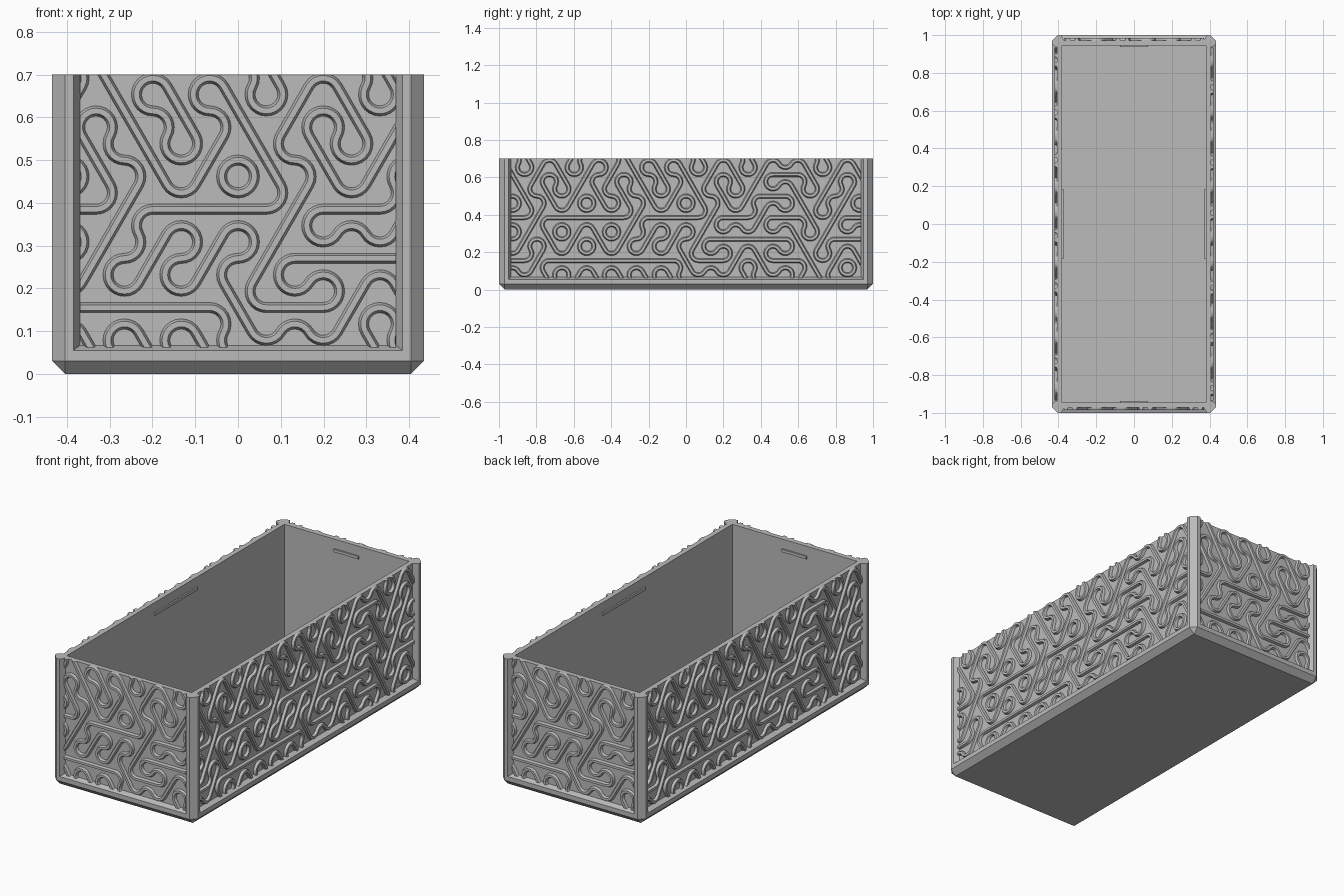
import bpy, bmesh, math
from mathutils import Matrix, Vector

cube = bpy.data.objects.get("Cube")
if cube:
    bpy.data.objects.remove(cube, do_unlink=True)

HX, HY, TOP = 0.435, 1.0, 0.70      # half width, half length, height
RECESS = 0.028                      # depth of the side panels
POST = 0.065                        # width of the corner posts

grey = bpy.data.materials.new("grey plastic")
grey.use_nodes = True
grey.diffuse_color = (0.5, 0.5, 0.5, 1)
bsdf = grey.node_tree.nodes["Principled BSDF"]
bsdf.inputs["Base Color"].default_value = (0.5, 0.5, 0.5, 1)
bsdf.inputs["Roughness"].default_value = 0.7


def make_object(name, bm, smooth=False):
    bmesh.ops.recalc_face_normals(bm, faces=bm.faces)
    mesh = bpy.data.meshes.new(name)
    bm.to_mesh(mesh)
    bm.free()
    mesh.materials.append(grey)
    obj = bpy.data.objects.new(name, mesh)
    bpy.context.collection.objects.link(obj)
    if smooth:
        bpy.ops.object.select_all(action="DESELECT")
        obj.select_set(True)
        bpy.context.view_layer.objects.active = obj
        bpy.ops.object.shade_smooth_by_angle(angle=math.radians(30))
    return obj


def corner_loop(bm, inset, cut, z):
    """Rectangle with cut corners, two vertices at each corner."""
    x, y = HX - inset, HY - inset
    pts = []
    for sx, sy in ((1, 1), (-1, 1), (-1, -1), (1, -1)):
        pair = [(sx * x, sy * (y - cut)), (sx * (x - cut), sy * y)]
        pts += pair if sx * sy > 0 else pair[::-1]
    return [bm.verts.new((px, py, z)) for px, py in pts]


# Open box: chamfered foot, lower frame, recessed walls, rim, inside and floor
bm = bmesh.new()
shape = [(0.03, 0, 0), (0, 0.03, 0.03), (0, 0.03, 0.055), (RECESS, 0, 0.066),
         (RECESS, 0, TOP), (0.055, 0, TOP), (0.055, 0, 0.04)]
loops = [corner_loop(bm, *s) for s in shape]
for low, high in zip(loops, loops[1:]):
    for i in range(8):
        j = (i + 1) % 8
        bm.faces.new((low[i], low[j], high[j], high[i]))
bm.faces.new(loops[0])
bm.faces.new(loops[-1])
bmesh.ops.remove_doubles(bm, verts=bm.verts, dist=1e-5)
make_object("box_body", bm)

# Corner posts with a chamfered outer edge and bevelled flanks
SECTION = [(0.03, 0), (0.05, 0), (POST, RECESS), (0.05, 0.05),
           (RECESS, POST), (0, 0.05), (0, 0.03)]
for yname, sy in (("front", -1), ("back", 1)):
    for xname, sx in (("right", -1), ("left", 1)):
        bm = bmesh.new()
        rings = [[bm.verts.new((sx * (HX - a), sy * (HY - b), z)) for a, b in SECTION]
                 for z in (0.03, TOP)]
        for ring in rings:
            bm.faces.new(ring)
        n = len(SECTION)
        for i in range(n):
            j = (i + 1) % n
            bm.faces.new((rings[0][i], rings[0][j], rings[1][j], rings[1][i]))
        make_object(f"{yname}_{xname}_post", bm)

# Ribbon pattern on a hexagonal grid. Every tile has one straight ribbon and
# two bends: H runs level, R rises to the right, L rises to the left.
ROWS = ["LHLRLLLLHHLHRLHL",
        "HRHHHHHLHRLHLRL",
        "LRLRLRRRRHHHLRHH",
        "HRHHHRHHRHRHLRH",
        "RLLRLLLRLLRHLRRL",
        "LRLRRLLLRLRHLRL",
        "HLHRHLHHLHLHHLHL"]
SIDE = 0.115 / 1.5
APO = SIDE * math.sqrt(3) / 2
PROFILE = [(-0.012, -0.003), (-0.012, 0), (-0.0065, 0.013),
           (0.0065, 0.013), (0.012, 0), (0.012, -0.003)]


def direction(deg):
    return Vector((math.cos(math.radians(deg)), math.sin(math.radians(deg))))


def sweep(bm, path):
    """Sweep the ribbon profile along (point, sideways) pairs."""
    rings = [[bm.verts.new((p.x + s.x * w, -h, p.y + s.y * w)) for w, h in PROFILE]
             for p, s in path]
    n = len(PROFILE)
    for a, b in zip(rings, rings[1:]):
        for i in range(n):
            j = (i + 1) % n
            bm.faces.new((a[i], a[j], b[j], b[i]))


def add_tile(bm, centre, kind):
    k = "HRL".index(kind)
    run = direction(60 * k)
    across = direction(60 * k + 90)
    sweep(bm, [(centre - run * APO, across), (centre + run * APO, across)])
    for corner in (k + 1, k + 4):
        angle = 60 * corner + 30
        hub = centre + direction(angle) * SIDE
        arc = [direction(angle + 120 + 15 * i) for i in range(9)]
        sweep(bm, [(hub + d * SIDE / 2, d) for d in arc])


def ribbon_panel(name, half, distance, turn):
    bm = bmesh.new()
    for r, row in enumerate(ROWS):
        for c, kind in enumerate(row):
            x = (c - (len(row) - 1) / 2) * 2 * APO
            if abs(x) < half + 2 * APO:
                add_tile(bm, Vector((x, 0.04 + 0.115 * r)), kind)
    bmesh.ops.remove_doubles(bm, verts=bm.verts, dist=2e-4)
    # Trim the ribbons to the panel and close the cut ends
    for co, no in (((half, 0, 0), (1, 0, 0)), ((-half, 0, 0), (-1, 0, 0)),
                   ((0, 0, TOP), (0, 0, 1)), ((0, 0, 0.062), (0, 0, -1))):
        geom = bm.verts[:] + bm.edges[:] + bm.faces[:]
        cut = bmesh.ops.bisect_plane(bm, geom=geom, plane_co=co, plane_no=no,
                                     clear_outer=True)["geom_cut"]
        edges = [e for e in cut if isinstance(e, bmesh.types.BMEdge)]
        bmesh.ops.holes_fill(bm, edges=edges, sides=0)
    place = Matrix.Rotation(math.radians(turn), 4, "Z") @ Matrix.Translation((0, -distance, 0))
    bm.transform(place)
    make_object(name, bm, smooth=True)


# Slim catch bars on the inside of each wall
def catch_bar(name, half, distance, turn):
    bm = bmesh.new()
    bmesh.ops.create_cube(bm, size=1)
    bm.transform(Matrix.Rotation(math.radians(turn), 4, "Z")
                 @ Matrix.Translation((0, -distance, 0.64))
                 @ Matrix.Diagonal((2 * half, 0.016, 0.016, 1)))
    make_object(name, bm)


for i, wall in enumerate(("front", "left", "back", "right")):
    wide, deep = (HX, HY) if i % 2 == 0 else (HY, HX)
    ribbon_panel(f"{wall}_ribbons", wide - POST, deep - RECESS, 90 * i)
    catch_bar(f"{wall}_catch_bar", 0.075 if i % 2 == 0 else 0.185, deep - 0.055, 90 * i)
